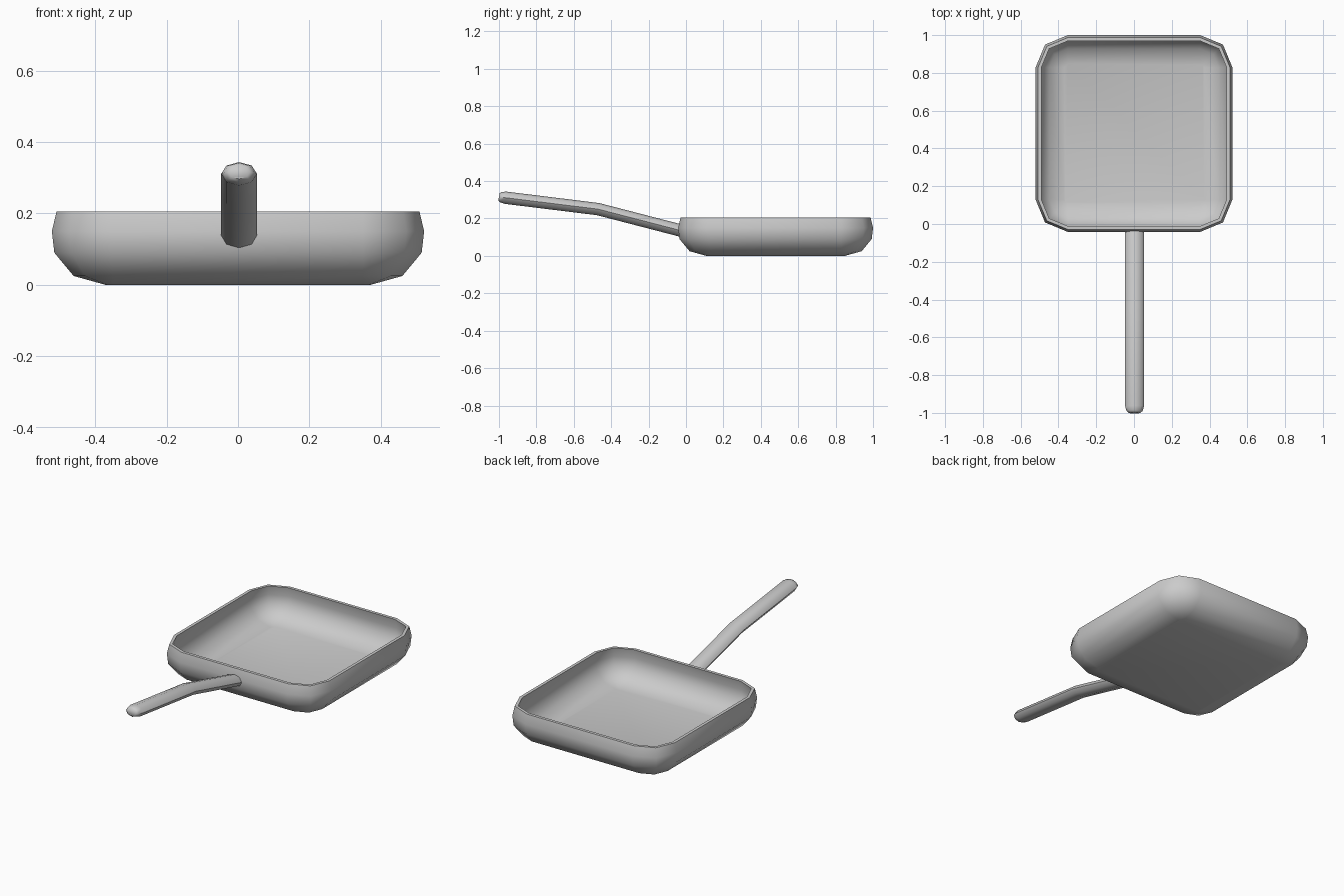
import bpy, bmesh, math
from mathutils import Vector

if "Cube" in bpy.data.objects:
    bpy.data.objects.remove(bpy.data.objects["Cube"])


def loft(name, rings):
    """Skin closed rings of points and cap both ends."""
    bm = bmesh.new()
    loops = [[bm.verts.new(p) for p in ring] for ring in rings]
    n = len(loops[0])
    for a, b in zip(loops, loops[1:]):
        for i in range(n):
            j = (i + 1) % n
            bm.faces.new((a[i], a[j], b[j], b[i]))
    bm.faces.new(loops[0])
    bm.faces.new(loops[-1])
    bmesh.ops.recalc_face_normals(bm, faces=bm.faces)
    mesh = bpy.data.meshes.new(name)
    bm.to_mesh(mesh)
    bm.free()
    obj = bpy.data.objects.new(name, mesh)
    bpy.context.collection.objects.link(obj)
    bpy.ops.object.select_all(action='DESELECT')
    obj.select_set(True)
    bpy.context.view_layer.objects.active = obj
    bpy.ops.object.shade_smooth_by_angle(angle=math.radians(50))
    return obj


def rounded_square(half, z, centre_y=0.479, core=0.35):
    """Square ring with two-segment corners."""
    r = half - core
    ring = []
    for q in range(4):
        c, s = [(1, 1), (-1, 1), (-1, -1), (1, -1)][q]
        for k in range(3):
            a = math.radians(90 * q + 45 * k)
            ring.append((c * core + r * math.cos(a),
                         centre_y + s * core + r * math.sin(a), z))
    return ring


# Pan body: up the outside, over the rim, down the inside to the floor
profile = [(0.37, 0.0), (0.46, 0.025), (0.514, 0.09), (0.521, 0.15), (0.508, 0.205),
           (0.490, 0.205), (0.501, 0.15), (0.494, 0.097), (0.448, 0.042), (0.37, 0.02)]
loft("pan_body", [rounded_square(h, z) for h, z in profile])

# Handle: bent octagonal bar with a rounded tip
path = [(-1.0, 0.316, 0.6), (-0.99, 0.314, 0.85), (-0.965, 0.311, 1.0),
        (-0.47, 0.250, 1.0), (-0.03, 0.136, 1.0)]
rings = []
for i, (y, z, scale) in enumerate(path):
    p, q = path[max(i - 1, 0)], path[min(i + 1, len(path) - 1)]
    t = Vector((0, q[0] - p[0], q[1] - p[1])).normalized()
    up = Vector((0, -t.z, t.y))
    rings.append([Vector((0.003, y, z)) + scale * (
        Vector((0.05 * math.cos(a), 0, 0)) + up * 0.033 * math.sin(a))
        for a in (math.radians(45 * k) for k in range(8))])
loft("handle", rings)
